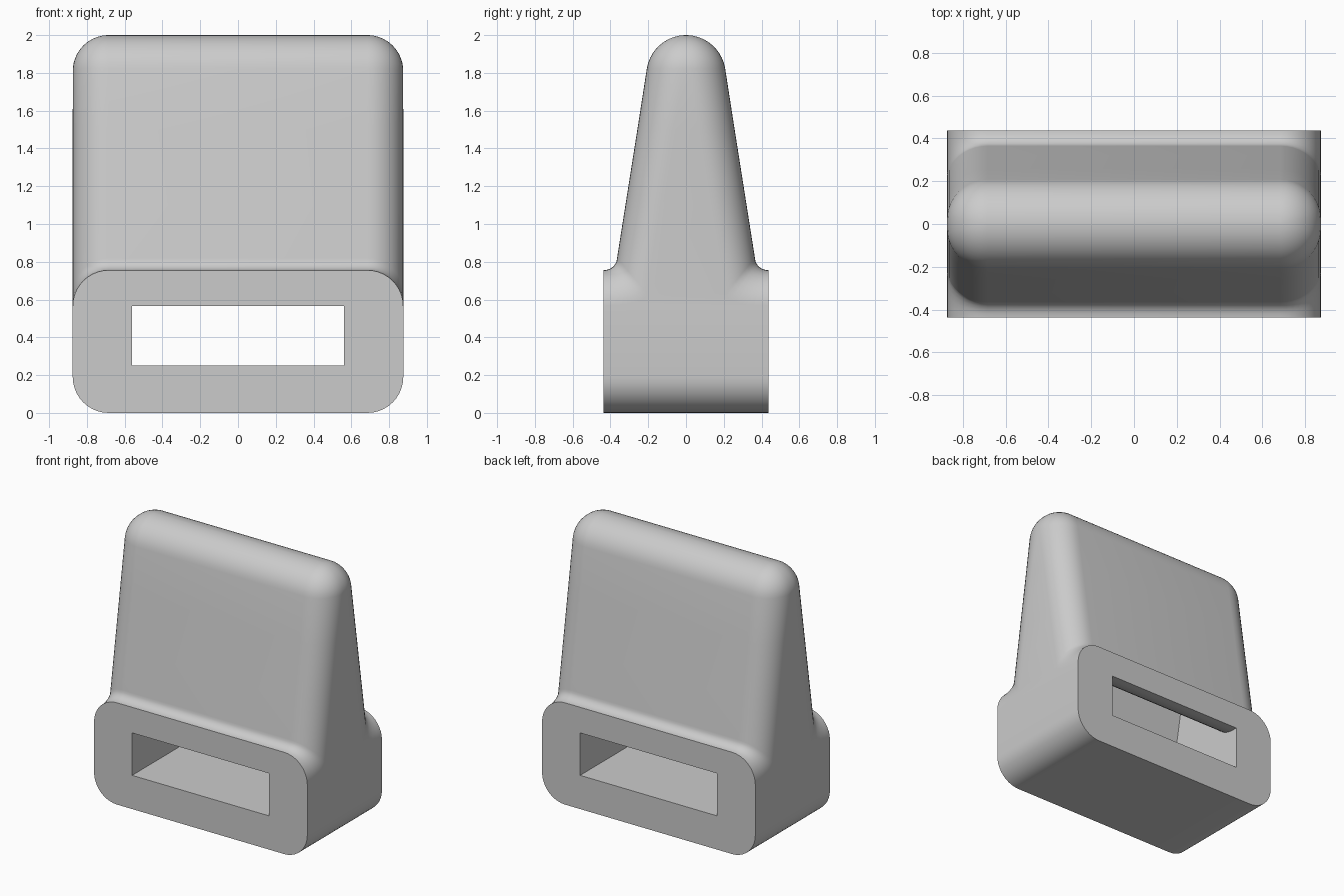
import bpy, bmesh
from math import sin, cos, radians, sqrt

cube = bpy.data.objects.get("Cube")
if cube:
    bpy.data.objects.remove(cube, do_unlink=True)

# Main sizes
HALF_W, HALF_D, RAD = 0.875, 0.4375, 0.19
BASE_TOP, SLOT_W, SLOT_LOW, SLOT_HIGH = 0.755, 0.5625, 0.25, 0.565
NECK_Y, TAPER, FILLET_H = 0.365, 0.158, 0.065
N = 10
CORE = HALF_W - RAD

bm = bmesh.new()
ANGLES = [radians(90 * i / N) for i in range(N + 1)]
CORNERS = [(1, 1), (-1, 1), (-1, -1), (1, -1)]


def ring(point):
    """One loop round the body, as four corner runs; point(angle) gives x, y, z."""
    runs = []
    for i, (sx, sy) in enumerate(CORNERS):
        run = []
        for a in (ANGLES if i % 2 == 0 else ANGLES[::-1]):
            x, y, z = point(a)
            run.append(bm.verts.new((sx * x, sy * y, z)))
        runs.append(run)
    return runs


def fillet_point(t):
    def point(a):
        drop = RAD * (1 - sin(a))
        wall = NECK_Y - drop + TAPER * drop
        y = wall + (HALF_D - wall) * (1 - sin(t))
        return CORE + RAD * cos(a), y, BASE_TOP - drop + FILLET_H * (1 - cos(t))
    return point


def slab_point(hy, z, r):
    return lambda a: (CORE + r * cos(a), hy - r + r * sin(a), z)


# Fillet at the foot of the tapered slab, following the rounded shoulders
rings = [ring(fillet_point(radians(15 * k))) for k in range(7)]
# Tapered slab walls
for z in (1.1, 1.5):
    rings.append(ring(slab_point(NECK_Y - TAPER * (z - 0.82), z, RAD)))
# Rounded top
for k in range(11):
    phi = radians(9 + 7.9 * k)
    hy, z = 0.21 * cos(phi), 1.79 + 0.21 * sin(phi)
    s = min(1, max(0, (z - 1.81) / RAD))
    rings.append(ring(slab_point(hy, z, min(RAD * sqrt(1 - s * s), hy))))

loops = [sum(r, []) for r in rings]
for low, high in zip(loops, loops[1:]):
    for i in range(len(low)):
        j = (i + 1) % len(low)
        bm.faces.new((low[i], low[j], high[j], high[i]))
bm.faces.new(loops[-1])

# Rounded base corners, front and back
foot = rings[0]


def base_corners(sy, top_left, top_right):
    def arc(sx):
        return [bm.verts.new((sx * (CORE + RAD * cos(a)), sy * HALF_D,
                              RAD * (1 - sin(a)))) for a in ANGLES]
    return [top_left, top_right, arc(1), arc(-1)[::-1]]


front = base_corners(-1, foot[2], foot[3])
back = base_corners(1, foot[1][::-1], foot[0][::-1])

# Underside and lower sides
strips = [[c[1][-1]] + c[2] + c[3] + [c[0][0]] for c in (front, back)]
for i in range(len(strips[0]) - 1):
    f, b = strips
    bm.faces.new((f[i], f[i + 1], b[i + 1], b[i]))

# Through slot opening into a tapered inner hollow
half = [(HALF_D, SLOT_LOW), (HALF_D, SLOT_HIGH)]
for k in range(7):
    t = radians(13.5 * k)
    half.append((0.205 + RAD * (1 - sin(t)), SLOT_HIGH + RAD * (1 - cos(t))))
half.append((0.045, 1.6))
profile = [(-y, z) for y, z in half] + half[::-1]
left, right = [[bm.verts.new((x, y, z)) for y, z in profile]
               for x in (-SLOT_W, SLOT_W)]
count = len(profile)
for i in range(count):
    if i in (0, count - 2):
        continue
    j = (i + 1) % count
    bm.faces.new((left[i], left[j], right[j], right[i]))
bm.faces.new(left)
bm.faces.new(right)

# Front and back faces around the slot
mid = N // 2
for corners, up, down in ((front, 1, 0), (back, -2, -1)):
    hole = [left[up], right[up], right[down], left[down]]
    for i in range(4):
        j = (i + 1) % 4
        bm.faces.new(corners[i][mid:] + corners[j][:mid + 1] + [hole[j], hole[i]])

bmesh.ops.recalc_face_normals(bm, faces=bm.faces[:])
mesh = bpy.data.meshes.new("slotted_housing")
bm.to_mesh(mesh)
bm.free()

grey = bpy.data.materials.new("light grey")
grey.use_nodes = True
colour = (0.6, 0.6, 0.6, 1)
grey.diffuse_color = colour
grey.node_tree.nodes["Principled BSDF"].inputs["Base Color"].default_value = colour
mesh.materials.append(grey)

housing = bpy.data.objects.new("slotted_housing", mesh)
bpy.context.collection.objects.link(housing)
bpy.ops.object.select_all(action='DESELECT')
housing.select_set(True)
bpy.context.view_layer.objects.active = housing
bpy.ops.object.shade_smooth_by_angle(angle=radians(30))
